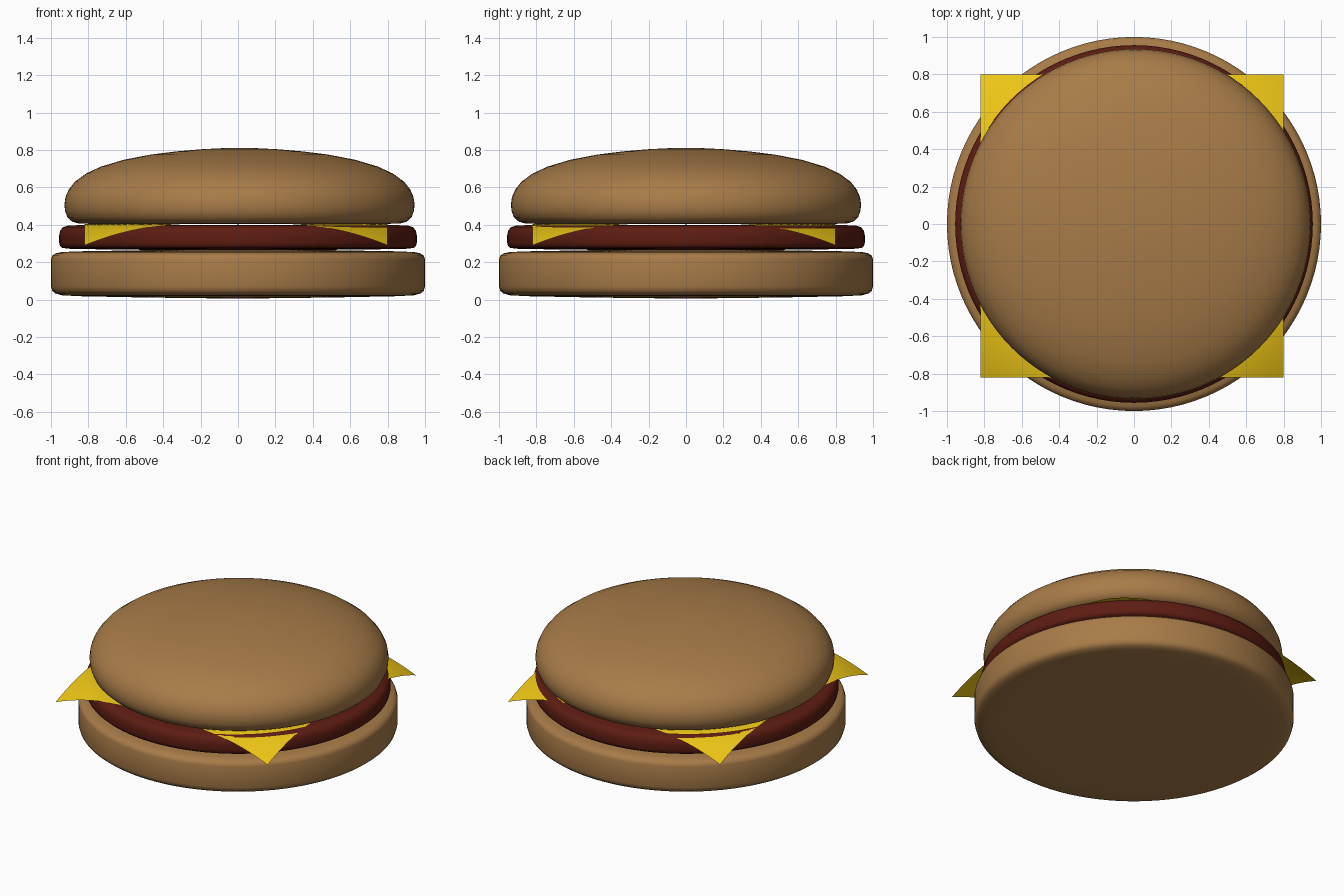
import bpy, bmesh, math

if "Cube" in bpy.data.objects:
    bpy.data.objects.remove(bpy.data.objects["Cube"])


def material(name, rgb):
    mat = bpy.data.materials.new(name)
    mat.diffuse_color = (*rgb, 1)
    mat.use_nodes = True
    mat.node_tree.nodes["Principled BSDF"].inputs["Base Color"].default_value = mat.diffuse_color
    return mat


def finish(name, bm, mat, loc=(0, 0, 0)):
    mesh = bpy.data.meshes.new(name)
    bmesh.ops.recalc_face_normals(bm, faces=bm.faces)
    bm.to_mesh(mesh)
    bm.free()
    mesh.materials.append(mat)
    for p in mesh.polygons:
        p.use_smooth = True
    obj = bpy.data.objects.new(name, mesh)
    obj.location = loc
    bpy.context.collection.objects.link(obj)
    return obj


def lathe(name, profile, mat, loc=(0, 0, 0), steps=96):
    # Spin a (radius, height) profile around z
    bm = bmesh.new()
    verts = [bm.verts.new((r, 0, z)) for r, z in profile]
    edges = [bm.edges.new(pair) for pair in zip(verts, verts[1:])]
    bmesh.ops.spin(bm, geom=verts + edges, cent=(0, 0, 0), axis=(0, 0, 1),
                   angle=2 * math.pi, steps=steps, use_merge=True)
    bmesh.ops.remove_doubles(bm, verts=bm.verts, dist=1e-4)
    return finish(name, bm, mat, loc)


bread = material("bread", (0.39, 0.20, 0.065))
meat = material("meat", (0.11, 0.012, 0.006))
yellow = material("cheese", (0.87, 0.58, 0.008))

# Bottom bun: thick disc with softly rounded rims
lathe("bottom_bun", [(0, 0.005), (0.5, 0.011), (0.85, 0.018), (0.94, 0.023),
                     (0.975, 0.032), (0.993, 0.046), (1.0, 0.07), (1.0, 0.215),
                     (0.993, 0.235), (0.975, 0.247), (0.94, 0.254),
                     (0.85, 0.258), (0.5, 0.264), (0, 0.268)], bread)

# Meat patty
lathe("patty", [(0, 0.262), (0.5, 0.266), (0.85, 0.27), (0.91, 0.272),
                (0.94, 0.277), (0.952, 0.288), (0.956, 0.305), (0.956, 0.345),
                (0.95, 0.37), (0.935, 0.387), (0.91, 0.395), (0.85, 0.398),
                (0, 0.4)], meat)

# Domed top bun
lathe("top_bun", [(0, 0.405), (0.8, 0.405), (0.86, 0.407), (0.895, 0.417),
                  (0.92, 0.44), (0.933, 0.475), (0.936, 0.51), (0.93, 0.55),
                  (0.912, 0.59), (0.88, 0.63), (0.82, 0.674), (0.74, 0.711),
                  (0.62, 0.747), (0.475, 0.775), (0.34, 0.792), (0.2, 0.804),
                  (0.1, 0.809), (0, 0.81)], bread, (0.008, 0, 0))

# Square cheese slice with drooping corners
bm = bmesh.new()
bmesh.ops.create_grid(bm, x_segments=48, y_segments=48, size=0.81)
for v in bm.verts:
    r = v.co.xy.length
    v.co.z = 0.404 - 0.114 * (max(0, r - 0.85) / 0.295) ** 1.5
finish("cheese_slice", bm, yellow, (-0.01, -0.01, 0))
